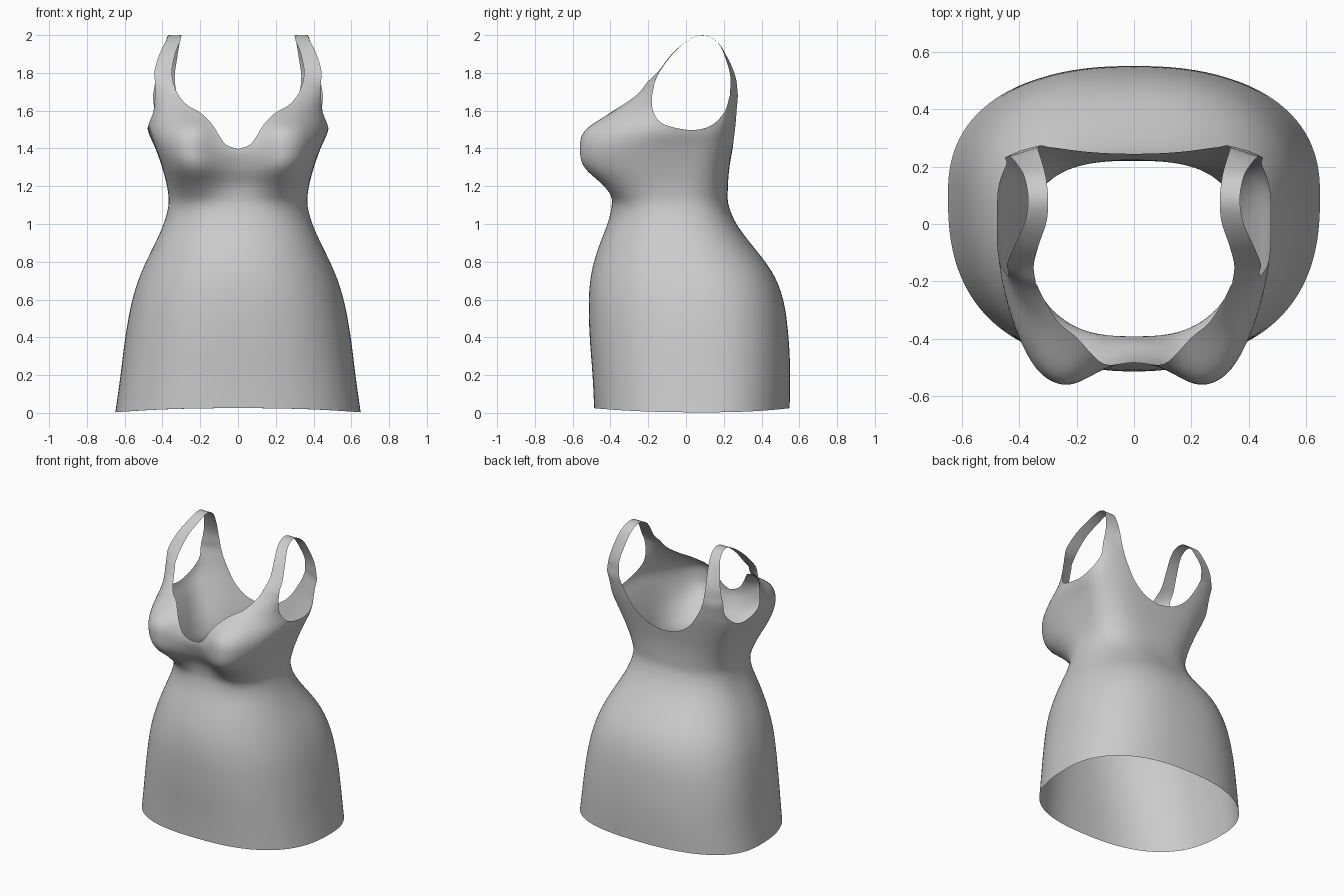
import bpy, bmesh, math
from mathutils import Vector

if "Cube" in bpy.data.objects:
    bpy.data.objects.remove(bpy.data.objects["Cube"])

# Body profile: z, half width, front y, back y, centre y, front squareness, back squareness, bust fullness
PROFILE = [
    (0.00, .65, -.485, .548, .10, 2.5, 2.4, 0),
    (0.20, .622, -.495, .552, .10, 2.5, 2.4, 0),
    (0.40, .597, -.510, .543, .09, 2.4, 2.4, 0),
    (0.60, .560, -.515, .515, .06, 2.3, 2.4, 0),
    (0.75, .510, -.500, .455, .02, 2.2, 2.4, 0),
    (0.90, .438, -.455, .340, -.03, 2.2, 2.4, 0),
    (1.00, .393, -.415, .265, -.05, 2.2, 2.5, 0),
    (1.10, .367, -.392, .225, -.05, 2.3, 2.6, .008),
    (1.20, .376, -.405, .222, -.03, 2.7, 2.8, .070),
    (1.30, .402, -.455, .230, .00, 3.4, 3.0, .118),
    (1.40, .437, -.482, .247, .02, 3.8, 3.2, .100),
    (1.50, .478, -.445, .265, .03, 3.0, 3.4, .118),
    (1.60, .470, -.350, .273, .03, 2.9, 4.8, .055),
    (1.70, .482, -.252, .280, .03, 3.7, 6.0, .010),
    (1.80, .510, -.195, .275, .03, 4.0, 6.0, 0),
]


def spline(keys, t):
    """Smooth curve through rows of (parameter, value, value, ...)."""
    t = min(max(t, keys[0][0]), keys[-1][0])
    i = 0
    while i < len(keys) - 2 and t > keys[i + 1][0]:
        i += 1
    a, b = keys[i], keys[i + 1]
    p, q = keys[max(i - 1, 0)], keys[min(i + 2, len(keys) - 1)]
    h = b[0] - a[0]
    s = (t - a[0]) / h
    out = []
    for k in range(1, len(a)):
        m0 = (b[k] - p[k]) / (b[0] - p[0]) * h
        m1 = (q[k] - a[k]) / (q[0] - a[0]) * h
        out.append((2*s**3 - 3*s*s + 1) * a[k] + (s**3 - 2*s*s + s) * m0
                   + (3*s*s - 2*s**3) * b[k] + (s**3 - s*s) * m1)
    return out


def surface(phi, z):
    """Point on the body; phi runs from 0 at the front to pi at the back."""
    w, f, b, c, nf, nb, bust = spline(PROFILE, z)
    front = phi <= math.pi / 2
    n = nf if front else nb
    x = w * max(math.sin(phi), 0) ** (2 / n)
    reach = abs(math.cos(phi)) ** (2 / n)
    if front:
        y = c - (c - f) * reach - bust * reach ** .6 * math.exp(-(abs(x - .28) / .155) ** 2.4)
    else:
        y = c + (b - c) * reach
    return Vector((x, y, z))


def phi_from_x(x, z, front):
    w, f, b, c, nf, nb, bust = spline(PROFILE, z)
    a = math.asin(min(1, (max(x, 0) / w) ** ((nf if front else nb) / 2)))
    return a if front else math.pi - a


def phi_from_y(y, z):
    w, f, b, c, nf, nb, bust = spline(PROFILE, z)
    if y < c:
        return math.acos(min(1, ((c - y) / (c - f)) ** (nf / 2)))
    return math.pi - math.acos(min(1, ((y - c) / (b - c)) ** (nb / 2)))


# Edge curves: parameter, x or y, z
FRONT_NECK = [(0, 0, 1.397), (1, .07, 1.425), (2, .135, 1.525), (3, .20, 1.59),
              (4, .27, 1.63), (5, .32, 1.69), (6, .343, 1.75)]
BACK_NECK = [(0, .325, 1.68), (1, .29, 1.60), (2, .21, 1.48), (3, .11, 1.41), (4, 0, 1.385)]
ARMHOLE = [(0, -.165, 1.75), (1, -.175, 1.67), (2, -.16, 1.59), (3, -.12, 1.535), (4, -.04, 1.507),
           (5, .05, 1.498), (6, .14, 1.525), (7, .205, 1.595), (8, .232, 1.68)]
STRAP = 4  # columns across a strap


def sample(keys, count):
    return [spline(keys, keys[-1][0] * i / count) for i in range(count + 1)]


neck_f = [(phi_from_x(x, z, True), z) for x, z in sample(FRONT_NECK, 20)]
arm = [(phi_from_y(y, z), z) for y, z in sample(ARMHOLE, 24)]
neck_b = [(phi_from_x(x, z, False), z) for x, z in sample(BACK_NECK, 16)]


def bridge(a, b):
    return [(a[0] + (b[0] - a[0]) * i / STRAP, a[1] + (b[1] - a[1]) * i / STRAP) for i in range(1, STRAP)]


top = neck_f + bridge(neck_f[-1], arm[0]) + arm + bridge(arm[-1], neck_b[0]) + neck_b
cols = len(top) - 1

# Body rows: skirt at fixed heights, bodice stretched up to the top edge
grid = []
for r in range(29):
    row = []
    for i in range(cols + 1):
        phi = math.pi * i / cols
        hem = .003 + .022 * math.cos(phi) ** 2
        row.append(surface(phi, hem + (1.1 - hem) * r / 28))
    grid.append(row)
for r in range(1, 29):
    s = r / 28
    row = []
    for i, (pt, zt) in enumerate(top):
        phi = math.pi * i / cols
        row.append(surface(phi + (pt - phi) * s, 1.1 + (zt - 1.1) * s))
    grid.append(row)

# Shoulder strap ribbon: inner and outer edges from the front base to the back base
f0 = len(neck_f) - 1
b0 = f0 + STRAP + len(arm) - 1
edge = grid[-1]


def keyed(points):
    return [(i, *p) for i, p in enumerate(points)]


inner = keyed([edge[f0], (.350, -.145, 1.81), (.333, -.075, 1.90), (.305, .01, 1.972), (.300, .09, 2.0),
               (.308, .165, 1.965), (.322, .22, 1.88), (.335, .262, 1.78), edge[b0 + STRAP]])
outer = keyed([edge[f0 + STRAP], (.442, -.137, 1.81), (.415, -.070, 1.90), (.380, .01, 1.972), (.370, .09, 2.0),
               (.383, .165, 1.965), (.408, .208, 1.88), (.432, .235, 1.78), edge[b0]])
strap = []
for a, b in zip(sample(inner, 40), sample(outer, 40)):
    strap.append([Vector(a).lerp(Vector(b), k / STRAP) for k in range(STRAP + 1)])
strap[0] = edge[f0:f0 + STRAP + 1]
strap[-1] = edge[b0:b0 + STRAP + 1][::-1]

# Mirror both sheets and weld them into one garment
bm = bmesh.new()
for side in (1, -1):
    for sheet in (grid, strap):
        vs = [[bm.verts.new((p.x * side, p.y, p.z)) for p in row] for row in sheet]
        for r in range(len(vs) - 1):
            for i in range(len(vs[0]) - 1):
                quad = [vs[r][i], vs[r][i + 1], vs[r + 1][i + 1], vs[r + 1][i]]
                bm.faces.new(quad if side == 1 else quad[::-1])
bmesh.ops.remove_doubles(bm, verts=bm.verts, dist=.0004)

# Relax the cloth a little, keeping the open edges in place
loose = [v for v in bm.verts if not v.is_boundary]
for _ in range(4):
    bmesh.ops.smooth_vert(bm, verts=loose, factor=.4, use_axis_x=True, use_axis_y=True, use_axis_z=True)
for f in bm.faces:
    f.smooth = True

mesh = bpy.data.meshes.new("dress")
bm.to_mesh(mesh)
bm.free()
fabric = bpy.data.materials.new("grey fabric")
fabric.diffuse_color = (.6, .6, .6, 1)
fabric.use_nodes = True
fabric.node_tree.nodes["Principled BSDF"].inputs["Base Color"].default_value = fabric.diffuse_color
mesh.materials.append(fabric)
bpy.context.collection.objects.link(bpy.data.objects.new("dress", mesh))
